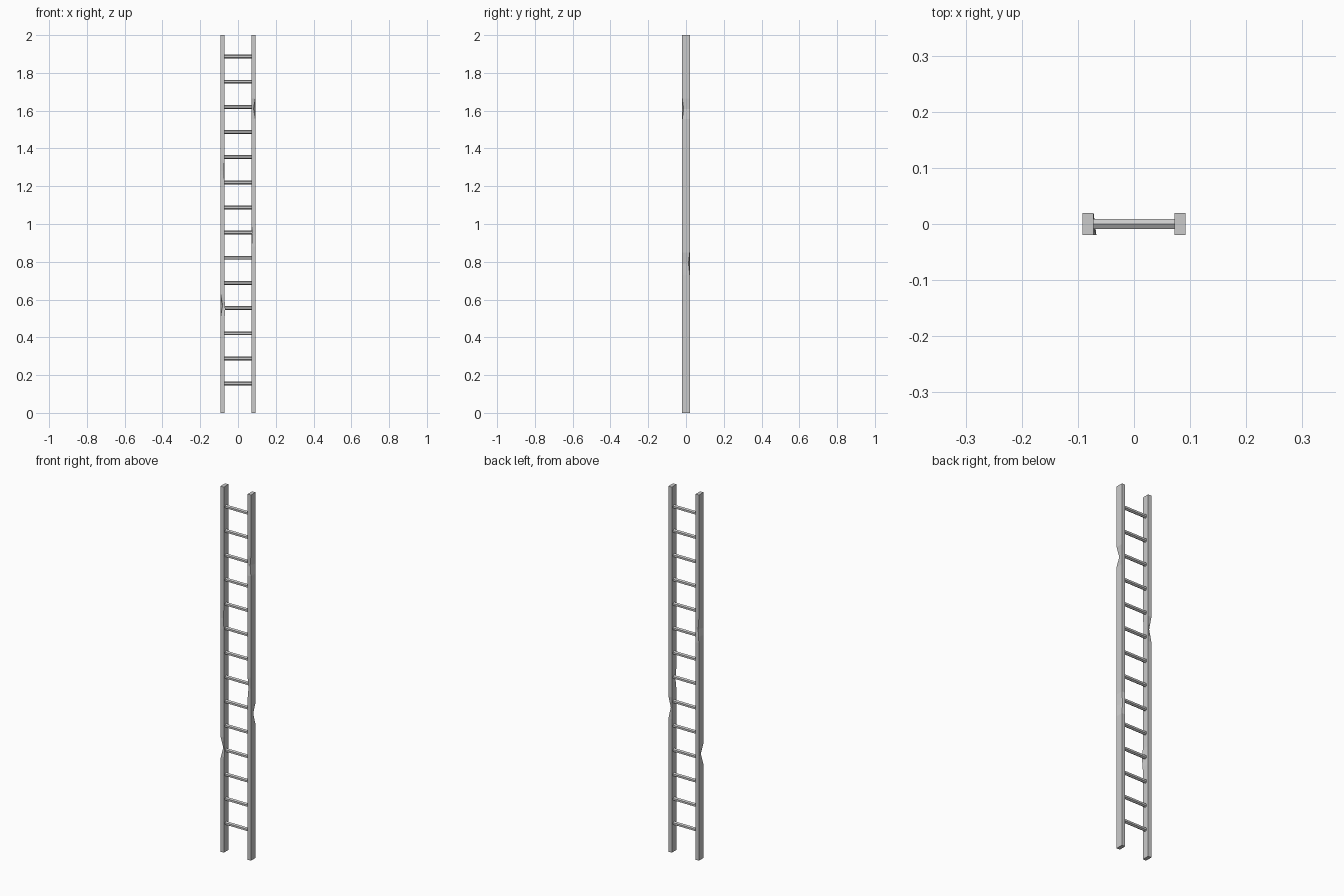
import bpy, bmesh, math

if "Cube" in bpy.data.objects:
    bpy.data.objects.remove(bpy.data.objects["Cube"])

HX, HY = 0.010, 0.020     # half size of a rail's section
RAIL_X = 0.082
CORNERS = [(-1, -1), (1, -1), (1, 1), (-1, 1)]


def rail(name, cx, dents):
    """Square rail; each dent = (z, corner, dx, dy, reach) pulls one corner edge."""
    levels = {0.0, 2.0}
    for z, c, dx, dy, r in dents:
        levels |= {round(z - r, 3), z, round(z + r, 3)}
    bm = bmesh.new()
    rings = []
    for z in sorted(levels):
        ring = []
        for i, (sx, sy) in enumerate(CORNERS):
            x, y = cx + sx * HX, sy * HY
            for dz, c, dx, dy, r in dents:
                if c == i:
                    w = max(0.0, 1 - abs(z - dz) / r)
                    x += dx * w
                    y += dy * w
            ring.append(bm.verts.new((x, y, z)))
        rings.append(ring)
    for a, b in zip(rings, rings[1:]):
        for i in range(4):
            j = (i + 1) % 4
            bm.faces.new((a[i], a[j], b[j], b[i]))
    bm.faces.new(rings[0][::-1])
    bm.faces.new(rings[-1])
    bmesh.ops.recalc_face_normals(bm, faces=bm.faces)
    me = bpy.data.meshes.new(name)
    bm.to_mesh(me)
    bm.free()
    bpy.context.collection.objects.link(bpy.data.objects.new(name, me))


# Worn side rails
rail("left_rail", -RAIL_X, [
    (0.57, 0, 0.011, 0.008, 0.06),
    (0.55, 1, 0.005, 0.0, 0.06),
    (1.26, 3, 0.009, -0.006, 0.07),
    (1.28, 1, -0.003, 0.003, 0.06),
])
rail("right_rail", RAIL_X, [
    (1.61, 1, -0.010, 0.008, 0.055),
    (0.79, 2, -0.009, -0.007, 0.06),
    (0.94, 0, 0.003, 0.004, 0.06),
])

# Six-sided rungs, one ridge pointing up
for k in range(14):
    bpy.ops.mesh.primitive_cylinder_add(
        vertices=6, radius=0.0102, depth=2 * RAIL_X - 0.012,
        location=(0, 0, 0.155 + k * 0.1332), rotation=(0, math.pi / 2, 0))
    bpy.context.object.name = f"rung_{k + 1}"
    # put the ridge at the top whichever way the primitive starts
    me = bpy.context.object.data
    if max(abs(v.co.x) for v in me.vertices) < 0.0101:
        for v in me.vertices:
            v.co.x, v.co.y = v.co.y, -v.co.x
